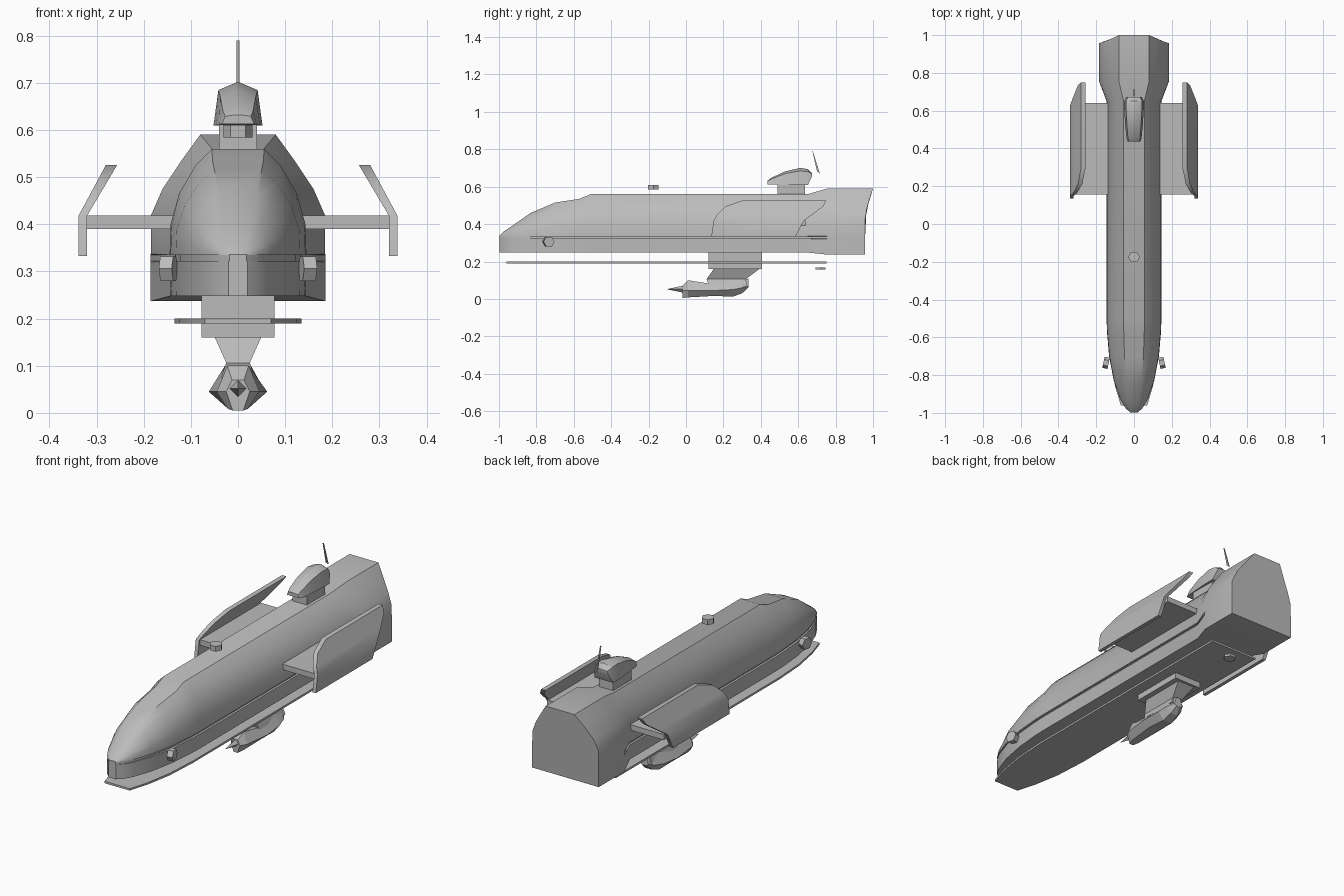
import bpy, bmesh
from math import radians, pi, cos, sin
from mathutils import Matrix, Vector

if "Cube" in bpy.data.objects:
    bpy.data.objects.remove(bpy.data.objects["Cube"])

grey = bpy.data.materials.new("hull grey")
grey.use_nodes = True
grey.diffuse_color = (0.5, 0.5, 0.5, 1)
grey.node_tree.nodes["Principled BSDF"].inputs["Base Color"].default_value = (0.5, 0.5, 0.5, 1)


def finish(name, bm, angle=30):
    bmesh.ops.remove_doubles(bm, verts=bm.verts, dist=0.0005)
    bmesh.ops.recalc_face_normals(bm, faces=bm.faces)
    mesh = bpy.data.meshes.new(name)
    bm.to_mesh(mesh)
    bm.free()
    mesh.materials.append(grey)
    mesh.shade_smooth()
    mesh.set_sharp_from_angle(angle=radians(angle))
    obj = bpy.data.objects.new(name, mesh)
    bpy.context.collection.objects.link(obj)
    return obj


def loft(name, rings, angle=30):
    """Skin a list of closed rings of equal length and cap both ends."""
    bm = bmesh.new()
    loops = [[bm.verts.new(p) for p in ring] for ring in rings]
    n = len(loops[0])
    for a, b in zip(loops, loops[1:]):
        for i in range(n):
            j = (i + 1) % n
            bm.faces.new((a[i], a[j], b[j], b[i]))
    bm.faces.new(loops[0])
    bm.faces.new(loops[-1][::-1])
    return finish(name, bm, angle)


def mirrored(half):
    """Close a half section by reflecting it in x."""
    return half + [Vector((-p[0], p[1], p[2])) for p in reversed(half)]


def box(name, x, y, z):
    rings = [[(x[0], y[0], h), (x[1], y[0], h), (x[1], y[1], h), (x[0], y[1], h)] for h in z]
    return loft(name, rings)


def hex_prism(name, centre, radius, depth, turn=Matrix()):
    bm = bmesh.new()
    bmesh.ops.create_cone(bm, cap_ends=True, segments=6, radius1=radius, radius2=radius,
                          depth=depth, matrix=Matrix.Translation(centre) @ turn)
    return finish(name, bm)


# Hull: half section with a recessed side groove, scaled along the nose
BASE, SEAM, ROOF, WIDE = 0.248, 0.335, 0.56, 0.145
section = [(0.055, 0.56), (0.09, 0.525), (0.125, 0.465), (0.143, 0.4), (0.145, 0.335),
           (0.134, 0.335), (0.134, 0.322), (0.145, 0.322), (0.143, BASE)]
stations = [(-0.998, 0.02, 0.336), (-0.975, 0.045, 0.36), (-0.93, 0.072, 0.39),
            (-0.83, 0.107, 0.46), (-0.7, 0.132, 0.515), (-0.57, 0.143, 0.535),
            (-0.51, 0.145, ROOF), (0.65, 0.145, ROOF)]


def hull_ring(y, width, top):
    half = []
    for x, z in section:
        if z > SEAM:
            z = SEAM + (z - SEAM) * (top - SEAM) / (ROOF - SEAM)
        half.append(Vector((x * width / WIDE, y, z)))
    return mirrored(half)


# Tail: flared section whose end face leans back towards the roof
tail = [(0.08, 0.59), (0.12, 0.535), (0.16, 0.475), (0.184, 0.42), (0.185, 0.337),
        (0.185, 0.335), (0.185, 0.322), (0.185, 0.32), (0.185, 0.237)]


def tail_ring(y, lean):
    return mirrored([Vector((x, y + lean * max(0, (z - 0.42) / 0.17) ** 1.5, z)) for x, z in tail])


loft("hull", [hull_ring(*s) for s in stations] + [tail_ring(0.755, 0), tail_ring(0.957, 0.043)])

# Keel plate under the hull
plan = [(0.07, -0.96), (0.1, -0.86), (0.125, -0.72), (0.135, -0.55), (0.135, 0.75)]
loft("keel_plate", [mirrored([Vector((x, y, z)) for x, y in plan]) for z in (0.19, 0.2)])

# Wings and their bent end plates
fin_profile = [(0.135, 0.333, 0.585), (0.148, 0.418, 0.63), (0.165, 0.45, 0.675),
               (0.21, 0.495, 0.735), (0.3, 0.526, 0.75)]
for side, label in ((1, "left"), (-1, "right")):
    box(label + "_wing", sorted((side * 0.13, side * 0.325)), (0.155, 0.64), (0.39, 0.418))
    rings = []
    for front, z, back in fin_profile:
        outer = 0.338 - 0.058 * max(0, (z - 0.418) / 0.108)
        inner = outer - 0.018 - 0.006 * max(0, (z - 0.418) / 0.108)
        rings.append([(side * outer, front, z), (side * outer, back, z),
                      (side * inner, back, z), (side * inner, front, z)])
    loft(label + "_end_plate", rings)
    # Side sensor pod near the nose
    turn = Matrix.Rotation(side * radians(12), 4, 'Z') @ Matrix.Rotation(pi / 2, 4, 'Y')
    hex_prism(label + "_nose_pod", (side * 0.148, -0.735, 0.306), 0.03, 0.028, turn)

# Small round sensors above and below
hex_prism("roof_sensor", (0, -0.175, 0.597), 0.031, 0.026, Matrix.Rotation(pi / 6, 4, 'Z'))
hex_prism("belly_sensor", (0, 0.718, 0.163), 0.031, 0.012, Matrix.Rotation(pi / 6, 4, 'Z'))

# Roof turret
box("roof_turret_base", (-0.04, 0.04), (0.49, 0.635), (0.55, 0.615))
head = [(0.437, 0.034, 0.613, 0.632), (0.455, 0.04, 0.611, 0.647), (0.53, 0.047, 0.61, 0.682),
        (0.61, 0.052, 0.609, 0.7), (0.652, 0.052, 0.609, 0.694), (0.673, 0.04, 0.655, 0.672)]
loft("roof_turret_head", [mirrored([Vector((0.005, y, t)), Vector((w * 0.8, y, t - 0.17 * (t - b))),
                                    Vector((w, y, b))]) for y, w, b, t in head], 25)

# Antenna
loft("antenna", [[(-0.003, y0, z0), (0.003, y0, z0), (0.003, y1, z1), (-0.003, y1, z1)]
                 for y0, z0, y1, z1 in ((0.7, 0.684, 0.716, 0.67), (0.676, 0.79, 0.678, 0.79))])

# Belly turret: mount, tapered neck and faceted head
box("belly_mount", (-0.077, 0.077), (0.12, 0.405), (0.16, 0.255))


def slab(w, y0, y1, z):
    return [(-w, y0, z), (w, y0, z), (w, y1, z), (-w, y1, z)]


loft("belly_neck", [slab(0.05, 0.15, 0.395, 0.162), slab(0.025, 0.11, 0.32, 0.106),
                    slab(0.036, 0.12, 0.325, 0.075)], 10)
gun = [(-0.02, 0.025, 0.005, 0.05, 0.045, 0.07), (0.01, 0.045, 0.008, 0.055, 0.045, 0.1),
       (0.15, 0.062, 0.016, 0.062, 0.045, 0.078), (0.25, 0.055, 0.012, 0.06, 0.05, 0.1),
       (0.3, 0.045, 0.03, 0.065, 0.06, 0.105), (0.333, 0.025, 0.06, 0.075, 0.07, 0.108)]
loft("belly_turret_head", [mirrored([Vector((w * 0.5, y, t)), Vector((w, y, m)),
                                     Vector((w * 0.45, y, b))]) for y, w, b, _, m, t in gun], 10)

# Pointed barrel
bm = bmesh.new()
bmesh.ops.create_cone(bm, cap_ends=True, segments=4, radius1=0.028, radius2=0.001, depth=0.13,
                      matrix=Matrix.Translation((0, -0.035, 0.052)) @ Matrix.Rotation(pi / 2, 4, 'X'))
finish("belly_turret_barrel", bm, 10)
